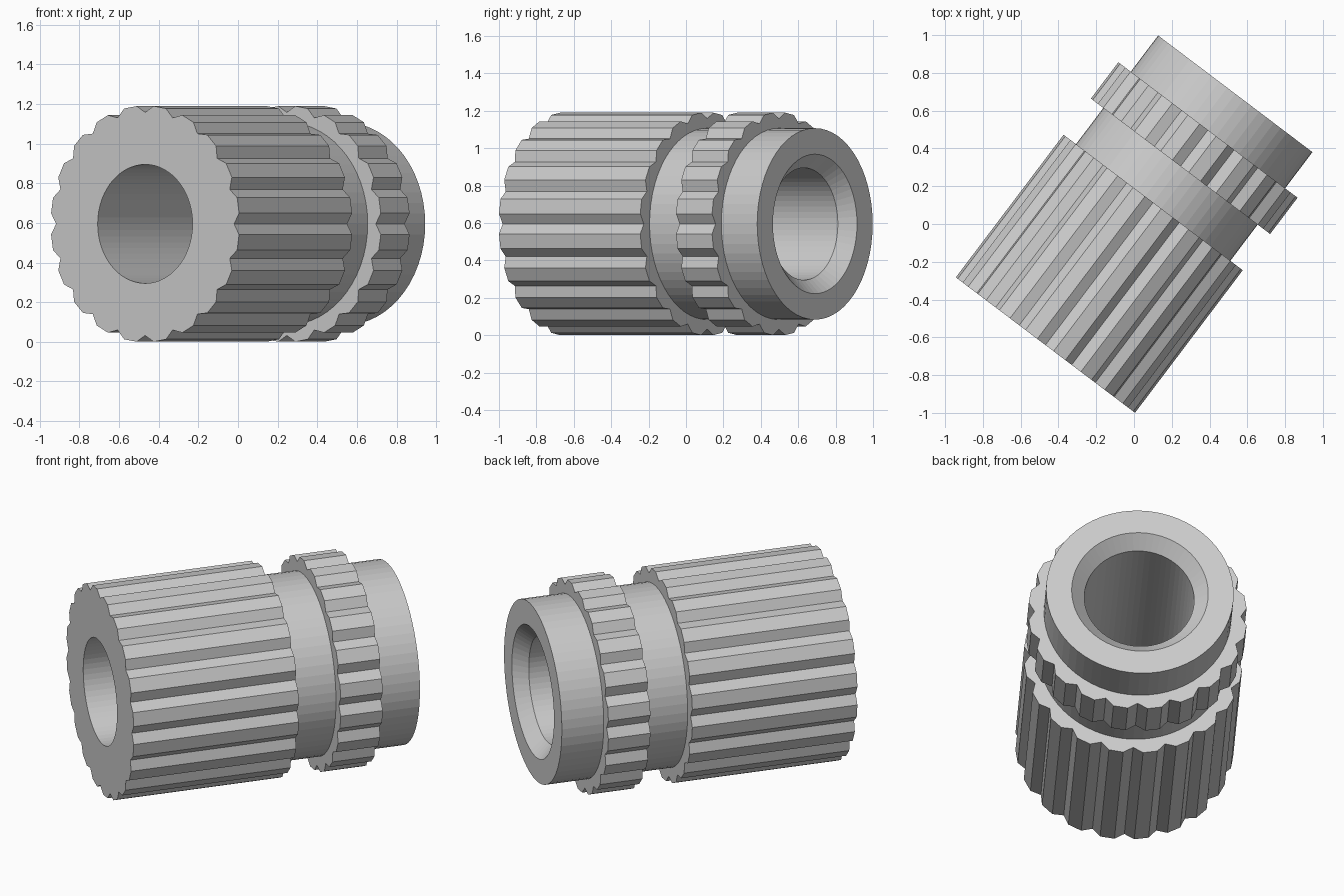
import bpy, bmesh
from math import sin, cos, radians
from mathutils import Vector

if "Cube" in bpy.data.objects:
    bpy.data.objects.remove(bpy.data.objects["Cube"])

TEETH = 20
SEGS = TEETH * 3
AXIS = Vector((0.603, 0.798, 0))       # direction of the bore, lying flat
SIDE = Vector((0.798, -0.603, 0))
UP = Vector((0, 0, 1))
START = Vector((-0.469, -0.641, 0.595))  # centre of the front end
TIP, ROOT, HALF_GROOVE = 0.597, 0.563, 5.2
BODY, BORE, LENGTH = 0.512, 0.30, 1.667


def circle(r):
    return [(r, 360 * i / SEGS) for i in range(SEGS)]


def splined():
    # V groove at each pitch, flat land between grooves
    pts = []
    for t in range(TEETH):
        a = 360 * t / TEETH
        pts += [(ROOT, a), (TIP, a + HALF_GROOVE), (TIP, a + 360 / TEETH - HALF_GROOVE)]
    return pts


# Sections in order: outside from front to back, then the bore back to front
sections = [
    (splined(), 0.0), (splined(), 0.946),          # long splined band
    (circle(BODY), 0.946), (circle(BODY), 1.186),  # neck
    (splined(), 1.186), (splined(), 1.427),        # short splined band
    (circle(BODY), 1.427), (circle(BODY), LENGTH), # plain collar
    (circle(0.373), LENGTH), (circle(BORE), LENGTH - 0.073),  # countersink
    (circle(BORE), 0.0),                           # bore
]

bm = bmesh.new()
rings = []
for pts, d in sections:
    rings.append([bm.verts.new(START + AXIS * d
                               + SIDE * (r * cos(radians(a)))
                               + UP * (r * sin(radians(a)))) for r, a in pts])
for k, ring in enumerate(rings):
    nxt = rings[(k + 1) % len(rings)]
    for i in range(SEGS):
        j = (i + 1) % SEGS
        bm.faces.new((ring[i], ring[j], nxt[j], nxt[i]))
bmesh.ops.recalc_face_normals(bm, faces=bm.faces)

mesh = bpy.data.meshes.new("splined_insert")
bm.to_mesh(mesh)
bm.free()
bpy.context.collection.objects.link(bpy.data.objects.new("splined_insert", mesh))
